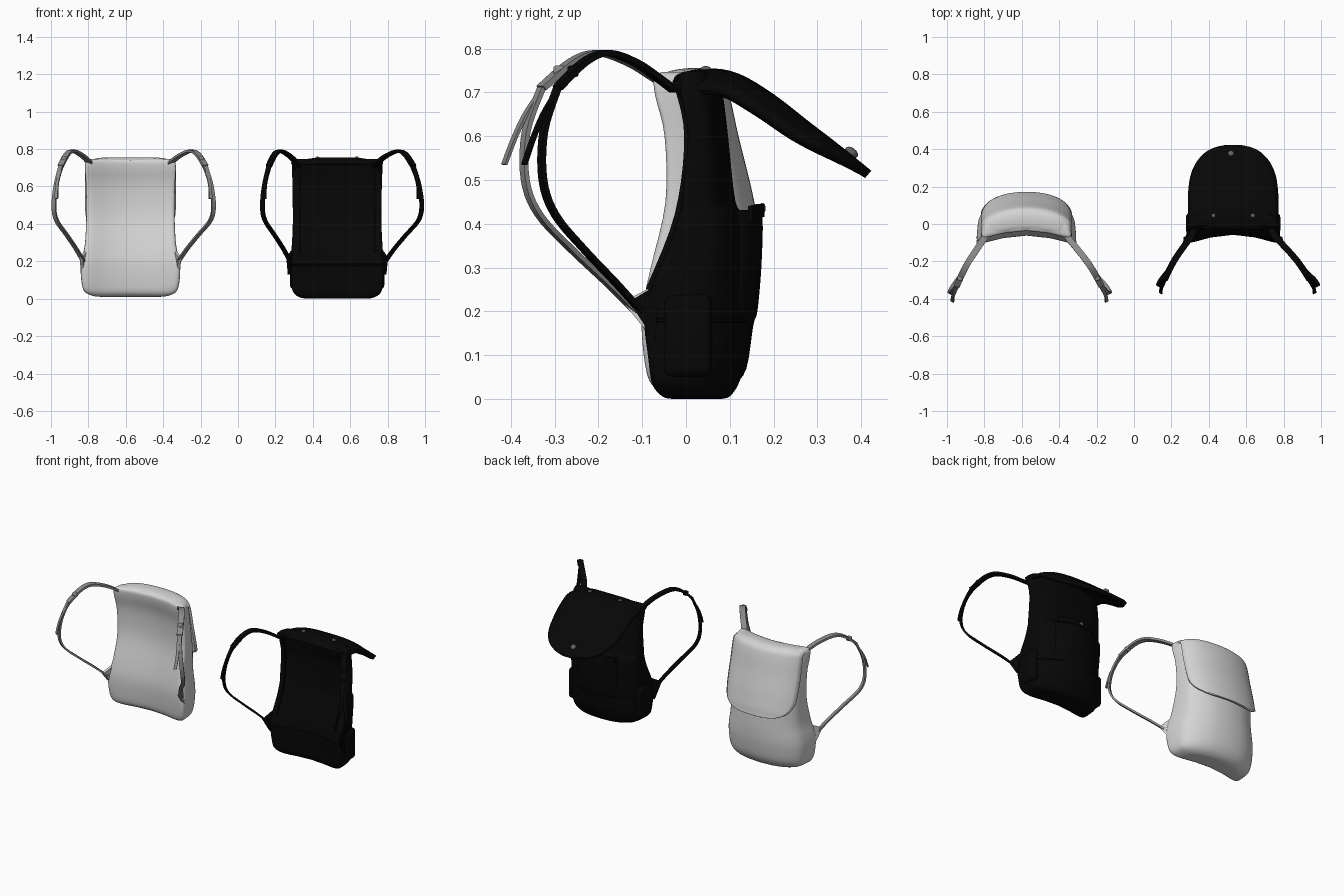
import bpy, bmesh, math
from mathutils import Vector

if "Cube" in bpy.data.objects:
    bpy.data.objects.remove(bpy.data.objects["Cube"])


def material(name, r, g, b):
    m = bpy.data.materials.new(name)
    m.diffuse_color = (r, g, b, 1)
    m.use_nodes = True
    m.node_tree.nodes["Principled BSDF"].inputs["Base Color"].default_value = m.diffuse_color
    return m


BLACK = material("black fabric", .002, .002, .002)
WHITE = material("off white fabric", .66, .66, .66)
GREY = material("grey webbing", .26, .26, .26)
METAL = material("metal snap", .12, .12, .12)


def finish(bm, name, mat, angle=50):
    bmesh.ops.recalc_face_normals(bm, faces=bm.faces[:])
    me = bpy.data.meshes.new(name)
    bm.to_mesh(me)
    bm.free()
    ob = bpy.data.objects.new(name, me)
    bpy.context.collection.objects.link(ob)
    me.materials.append(mat)
    bpy.ops.object.select_all(action='DESELECT')
    ob.select_set(True)
    bpy.context.view_layer.objects.active = ob
    bpy.ops.object.shade_smooth_by_angle(angle=math.radians(angle))
    return ob


def smooth(pts, steps=4):
    """Catmull-Rom interpolation of tuples of any length."""
    out = []
    p = [Vector(q) for q in pts]
    for i in range(len(p) - 1):
        a, b, c, d = p[max(i - 1, 0)], p[i], p[i + 1], p[min(i + 2, len(p) - 1)]
        for k in range(steps):
            t = k / steps
            out.append(.5 * (2 * b + (c - a) * t + (2 * a - 5 * b + 4 * c - d) * t * t
                             + (3 * b - a - 3 * c + d) * t ** 3))
    return out + [p[-1]]


def skin(bm, rings, closed=True):
    vs = [[bm.verts.new(q) for q in r] for r in rings]
    n = len(vs[0])
    for a, b in zip(vs, vs[1:]):
        for i in range(n if closed else n - 1):
            j = (i + 1) % n
            bm.faces.new((a[i], a[j], b[j], b[i]))
    if closed:
        bm.faces.new(vs[0])
        bm.faces.new(vs[-1])


def section(cx, s, n=56, grow=0):
    """Rounded, bent cross-section; s = z, half width, front y, back y, bend."""
    z, hw, yf, yb, k = s
    out = []
    for i in range(n):
        a = math.tau * i / n
        c, sn = math.cos(a), math.sin(a)
        e = .5 if sn > 0 else .36          # crisper corners on the wearer's side
        u = math.copysign(abs(c) ** e, c)
        v = math.copysign(abs(sn) ** e, sn)
        out.append((cx + u * (hw + grow) * (1 - .035 * (v + 1)),
                    (yf + yb) / 2 + v * ((yb - yf) / 2 + grow) - k * u * u, z))
    return out


def body(name, cx, secs, mat):
    bm = bmesh.new()
    skin(bm, [section(cx, s) for s in smooth(secs)])
    return finish(bm, name, mat, 60)


def ribbon(name, pts, w, t, wdir, mat):
    p = smooth(pts, 5)
    wd = Vector(wdir).normalized()
    rings = []
    for i, q in enumerate(p):
        tan = (p[min(i + 1, len(p) - 1)] - p[max(i - 1, 0)]).normalized()
        nd = tan.cross(wd).normalized()
        rings.append([q + wd * a * w / 2 + nd * b * t / 2
                      for a, b in ((-1, -1), (1, -1), (1, 1), (-1, 1))])
    bm = bmesh.new()
    skin(bm, rings)
    return finish(bm, name, mat, 40)


def flap(name, cx, rows, drop, power, k, ref, thick, mat, steps=24):
    """Cover sheet along a y,z path; rows = y, z, half width."""
    p = smooth(rows, 4)
    rings = []
    for i, (y, z, w) in enumerate(p):
        a, b = p[max(i - 1, 0)], p[min(i + 1, len(p) - 1)]
        ty, tz = b[0] - a[0], b[1] - a[1]
        ln = math.hypot(ty, tz)
        ny, nz = -tz / ln, ty / ln
        row = []
        for j in range(steps + 1):
            x = w * (2 * j / steps - 1)
            u = abs(x) / ref
            d = drop * u ** power
            row.append((cx + x, y - ny * d - k * u * u, z - nz * d))
        rings.append(row)
    bm = bmesh.new()
    skin(bm, rings, False)
    ob = finish(bm, name, mat, 60)
    m = ob.modifiers.new("thickness", 'SOLIDIFY')
    m.thickness, m.offset = thick, -1
    # make sure the sheet's outside faces up so thickness goes inwards
    if sum(f.normal.z for f in ob.data.polygons) < 0:
        ob.data.flip_normals()
    return ob


def box(name, loc, size, bevel, mat, segs=4):
    bm = bmesh.new()
    bmesh.ops.create_cube(bm, size=1)
    bmesh.ops.scale(bm, vec=size, verts=bm.verts)
    bmesh.ops.bevel(bm, geom=bm.edges[:], offset=bevel, segments=segs, affect='EDGES', profile=.5)
    bmesh.ops.translate(bm, vec=loc, verts=bm.verts)
    return finish(bm, name, mat)


def snap(name, loc, normal, r=.014):
    bm = bmesh.new()
    bmesh.ops.create_uvsphere(bm, u_segments=16, v_segments=8, radius=r)
    bmesh.ops.scale(bm, vec=(1, 1, .6), verts=bm.verts)
    ob = finish(bm, name, METAL)
    ob.location = loc
    ob.rotation_euler = Vector(normal).to_track_quat('Z', 'Y').to_euler()


LOOP = [(-.025, -.03, .705), (-.005, -.075, .735), (.035, -.13, .768), (.085, -.2, .79),
        (.12, -.26, .77), (.155, -.33, .71), (.182, -.365, .61), (.195, -.367, .5),
        (.18, -.335, .42), (.12, -.26, .34), (.065, -.18, .265), (.025, -.115, .2)]
TAIL = [(.14, -.31, .73), (.165, -.36, .66), (.178, -.39, .6), (.18, -.415, .535)]


def straps(label, cx, scales, ys, mat):
    for s, e_scale, side in ((-1, scales[0], "left"), (1, scales[1], "right")):
        def place(p):
            return (cx + s * (.23 + p[0] * e_scale), p[1] * ys, p[2])
        wd = (s * .88, .47, 0)
        n = f"{label}_{side}"
        # padded upper half, thin lower half, hanging end
        ribbon(n + "_shoulder_strap", [place(p) for p in LOOP[:6]], .034, .013, wd, mat)
        ribbon(n + "_lower_strap", [place(p) for p in LOOP[5:]], .023, .011, wd, mat)
        ribbon(n + "_strap_tail", [place(p) for p in TAIL], .018, .007, wd, mat)
        # buckle
        box(n + "_buckle", place((.135, -.29, .748)), (.028, .026, .026), .006, mat, 2)
        # triangular strap anchor on the lower corner
        bm = bmesh.new()
        tri = ((.235, -.06, .265), (.258, -.07, .13), (.266, -.145 * ys, .222))
        skin(bm, [[(cx + s * (x + o), y, z) for x, y, z in tri] for o in (-.01, .006)])
        finish(bm, n + "_strap_anchor", mat if mat == BLACK else WHITE, 30)


# ---- closed white backpack ----
WX = -.575
body("white_pack_body", WX, [
    (.010, .15, -.01, .05, .02), (.014, .2, -.03, .075, .035), (.035, .248, -.05, .105, .05),
    (.08, .266, -.058, .13, .06), (.16, .272, -.062, .145, .066), (.22, .264, -.058, .15, .066),
    (.30, .248, -.042, .15, .064), (.45, .241, -.01, .14, .058), (.6, .243, -.012, .105, .055),
    (.69, .248, -.032, .085, .056), (.735, .243, -.036, .07, .054), (.747, .22, -.02, .05, .045)], WHITE)
flap("white_pack_flap", WX, [
    (-.035, .738, .235), (-.01, .752, .238), (.045, .755, .24), (.082, .737, .242), (.1, .69, .243),
    (.12, .6, .244), (.145, .5, .243), (.158, .44, .237), (.167, .395, .215), (.17, .37, .18),
    (.172, .355, .13), (.172, .35, .07)], .035, 6, .058, .247, .014, WHITE)
straps("white_pack", WX, (.92, 1.1), 1.0, GREY)

# ---- open black backpack ----
BX = .53
BLACK_SECS = [
    (.0, .15, -.02, .08, .02), (.006, .2, -.035, .1, .035), (.035, .24, -.048, .12, .05),
    (.1, .252, -.05, .142, .062), (.18, .253, -.054, .148, .068), (.25, .25, -.044, .145, .062),
    (.35, .244, -.012, .143, .046), (.42, .242, .006, .135, .038), (.45, .242, .01, .113, .034),
    (.6, .244, .02, .096, .026), (.69, .246, .002, .085, .025), (.735, .243, -.004, .075, .025),
    (.748, .22, .01, .06, .02)]
body("black_pack_body", BX, BLACK_SECS, BLACK)
flap("black_pack_open_flap", BX, [
    (-.03, .725, .232), (-.015, .743, .238), (.05, .755, .241), (.12, .743, .242), (.2, .696, .241),
    (.28, .634, .23), (.34, .588, .203), (.385, .552, .157), (.41, .532, .105), (.423, .521, .04)],
    .042, 4, .01, .243, .022, BLACK)
straps("black_pack", BX, (.87, 1.14), .89, BLACK)

# front pocket with its own lip
body("black_pack_front_pocket", BX, [
    (.03, .1, .07, .11, .02), (.07, .14, .07, .138, .03), (.17, .15, .07, .154, .03),
    (.2, .152, .07, .163, .03), (.3, .152, .07, .172, .03), (.41, .15, .07, .175, .03),
    (.432, .14, .07, .165, .03)], BLACK)
ribbon("black_pack_pocket_lip", [(BX - .145, .146, .425), (BX - .08, .166, .43), (BX, .174, .43),
                                 (BX + .08, .166, .43), (BX + .145, .146, .425)],
       .03, .01, (0, 0, 1), BLACK)

# side pockets and piping on the wearer's side
for s, side in ((-1, "left"), (1, "right")):
    box(f"black_pack_{side}_side_pocket", (BX + s * .226, .002, .145), (.052, .115, .19), .022, BLACK)
    ribbon(f"black_pack_{side}_piping", [
        (BX + s * .2, -.022, .72), (BX + s * .2, .002, .6), (BX + s * .2, -.02, .42),
        (BX + s * .2, -.086, .25)], .008, .012, (1, 0, 0), BLACK)

# seam piping around the base
bm = bmesh.new()
rings = []
for dz, g in ((-.006, -.002), (-.003, .004), (.003, .004), (.006, -.002)):
    s2 = Vector(BLACK_SECS[4])
    s2[0] += dz
    rings.append(section(BX, s2, grow=g))
skin(bm, rings)
finish(bm, "black_pack_base_seam", BLACK)

# metal snaps
snap("flap_tip_snap", (BX - .012, .378, .563), (0, .6, .8), .017)
for s, side in ((-1, "left"), (1, "right")):
    snap(f"flap_{side}_snap", (BX + s * .105, .045, .753), (0, 0, 1), .012)
snap("pocket_snap", (BX, .174, .435), (0, 1, 0), .013)
